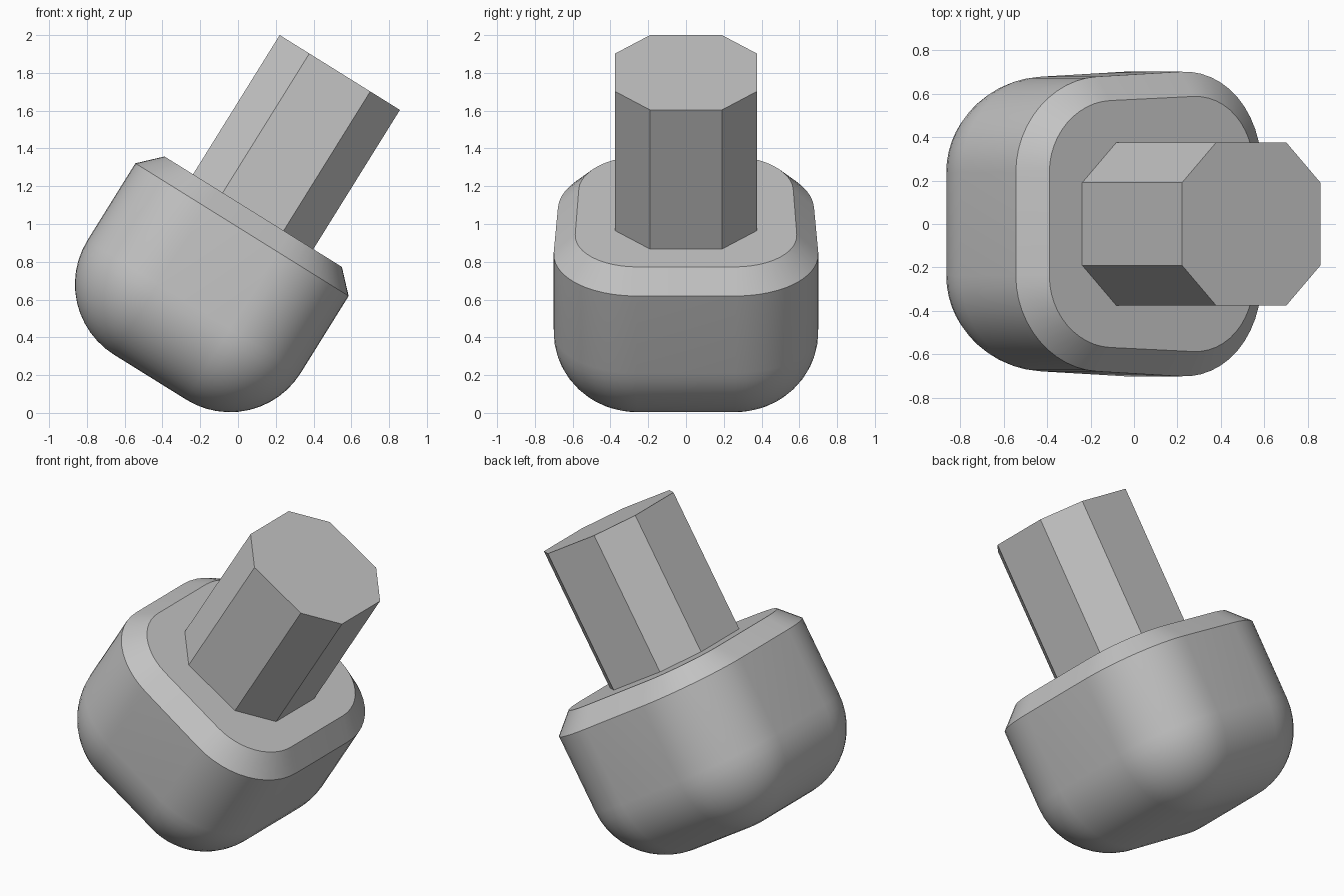
import bpy, bmesh
from math import sin, cos, pi, radians
from mathutils import Matrix

cube = bpy.data.objects.get("Cube")
if cube:
    bpy.data.objects.remove(cube, do_unlink=True)

grey = bpy.data.materials.new("plain_grey")
grey.use_nodes = True
colour = (0.55, 0.55, 0.55, 1)
grey.diffuse_color = colour
grey.node_tree.nodes["Principled BSDF"].inputs["Base Color"].default_value = colour

# Both parts lean together towards +x
TILT = Matrix.Translation((-0.465, 0, 0.189)) @ Matrix.Rotation(radians(31.9), 4, 'Y')
HALF_X, HALF_Y, RADIUS = 0.665, 0.689, 0.44
TAPER = 0.05
STEPS = 12


def outline(inset):
    """Rounded rectangle, slightly wider on its +x side."""
    r = max(RADIUS - inset, 0)
    points = []
    for q, (sx, sy) in enumerate([(1, 1), (-1, 1), (-1, -1), (1, -1)]):
        for i in range(STEPS + 1):
            a = (q + i / STEPS) * pi / 2
            x = sx * (HALF_X - RADIUS) + r * cos(a)
            y = sy * (HALF_Y - RADIUS) + r * sin(a)
            points.append((x, y * (1 + TAPER * x / HALF_Y)))
    return points


def loft(name, sections, smooth):
    """Skin a stack of (outline, height) sections and cap the ends."""
    bm = bmesh.new()
    rings = [[bm.verts.new((x, y, z)) for x, y in pts] for pts, z in sections]
    for low, high in zip(rings, rings[1:]):
        for i in range(len(low)):
            j = (i + 1) % len(low)
            bm.faces.new((low[i], low[j], high[j], high[i]))
    bm.faces.new(rings[0][::-1])
    bm.faces.new(rings[-1])
    bmesh.ops.remove_doubles(bm, verts=bm.verts, dist=0.0001)
    bmesh.ops.recalc_face_normals(bm, faces=bm.faces)
    mesh = bpy.data.meshes.new(name)
    bm.to_mesh(mesh)
    bm.free()
    mesh.materials.append(grey)
    obj = bpy.data.objects.new(name, mesh)
    obj.matrix_world = TILT
    bpy.context.collection.objects.link(obj)
    if smooth:
        bpy.ops.object.select_all(action='DESELECT')
        obj.select_set(True)
        bpy.context.view_layer.objects.active = obj
        bpy.ops.object.shade_smooth_by_angle(angle=radians(30))
    return obj


# Head: rounded underside, straight walls, chamfered rim
sections = []
for k in range(STEPS + 1):
    a = k / STEPS * pi / 2
    sections.append((outline(RADIUS * (1 - sin(a))), RADIUS * (1 - cos(a))))
sections += [(outline(0), 0.92), (outline(0.112), 1.032)]
loft("rounded_head", sections, True)

# Shaft: square bar with cut corners
F, E = 0.375, 0.19
octagon = [(F, -E), (F, E), (E, F), (-E, F), (-F, E), (-F, -E), (-E, -F), (E, -F)]
loft("octagonal_shaft", [(octagon, 0.98), (octagon, 1.9)], False)
